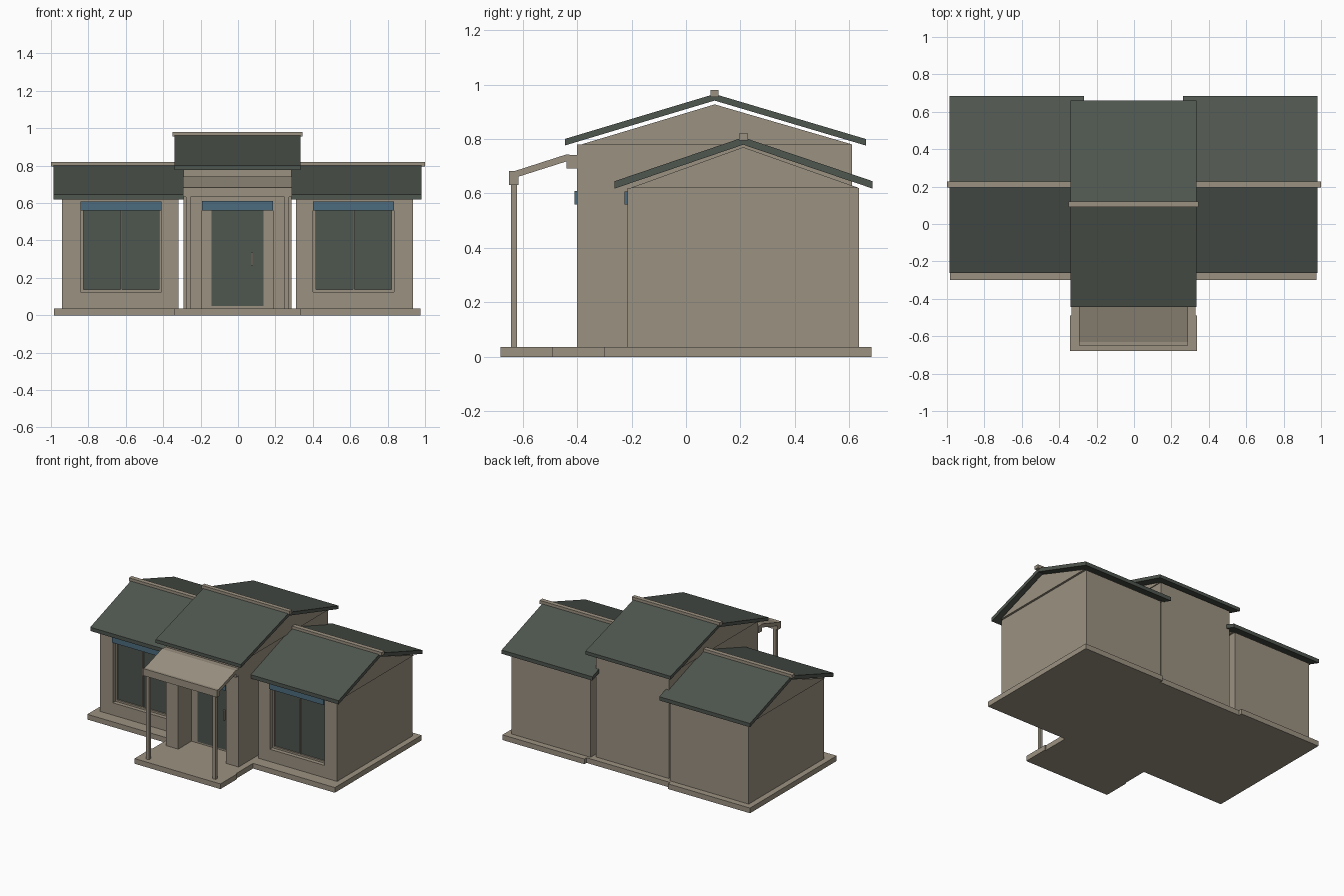
import bpy, bmesh
from mathutils import Vector

if "Cube" in bpy.data.objects:
    bpy.data.objects.remove(bpy.data.objects["Cube"])


def material(name, rgb):
    m = bpy.data.materials.new(name)
    m.diffuse_color = (*rgb, 1)
    m.use_nodes = True
    m.node_tree.nodes["Principled BSDF"].inputs["Base Color"].default_value = m.diffuse_color
    return m


STONE = material("beige stone", (0.33, 0.285, 0.22))
DARK = material("dark slate", (0.078, 0.092, 0.078))
BLUE = material("blue awning", (0.075, 0.15, 0.215))
DX = -0.003  # the house sits a hair left of centre


def prism(name, pts, axis, lo, hi, mat):
    """Extrude a profile: axis 'x' takes (y, z) points, axis 'z' takes (x, y)."""
    bm = bmesh.new()
    if axis == 'x':
        vs = [bm.verts.new((lo, a, b)) for a, b in pts]
        move = Vector((hi - lo, 0, 0))
    else:
        vs = [bm.verts.new((a, b, lo)) for a, b in pts]
        move = Vector((0, 0, hi - lo))
    face = bm.faces.new(vs)
    ext = bmesh.ops.extrude_face_region(bm, geom=[face])
    bmesh.ops.translate(bm, vec=move, verts=[v for v in ext["geom"] if isinstance(v, bmesh.types.BMVert)])
    bmesh.ops.recalc_face_normals(bm, faces=bm.faces)
    me = bpy.data.meshes.new(name)
    bm.to_mesh(me)
    bm.free()
    me.materials.append(mat)
    ob = bpy.data.objects.new(name, me)
    bpy.context.collection.objects.link(ob)
    return ob


def box(name, x, y, z, mat=STONE):
    x = sorted(x)
    return prism(name, [(x[0], y[0]), (x[1], y[0]), (x[1], y[1]), (x[0], y[1])], 'z', z[0], z[1], mat)


def cut(ob, x, y, z):
    """Carve a box-shaped recess."""
    c = box("cutter", x, y, z)
    c.hide_render = True
    mod = ob.modifiers.new("recess", 'BOOLEAN')
    mod.operation = 'DIFFERENCE'
    mod.solver = 'EXACT'
    mod.object = c
    bpy.context.view_layer.objects.active = ob
    bpy.ops.object.modifier_apply(modifier=mod.name)
    bpy.data.objects.remove(c)


def roof(name, x, front, ridge, back, eave, top, t):
    """Bent slab with a gable ridge; eave and top are upper surface heights."""
    pts = [(front, eave), (ridge, top), (back, eave), (back, eave - t), (ridge, top - t), (front, eave - t)]
    x = sorted(x)
    return prism(name, pts, 'x', x[0], x[1], DARK)


# Plinth: one stepped outline for wings, centre and porch
half = [(0.34, -0.68), (0.34, -0.49), (0.332, -0.49), (0.332, -0.30), (0.98, -0.30),
        (0.98, 0.68), (0.332, 0.68), (0.332, 0.655)]
outline = [(x + DX, y) for x, y in half] + [(DX - x, y) for x, y in reversed(half)]
prism("plinth", outline, 'z', 0, 0.037, STONE)

# Centre block with the entry recess
centre = box("centre_walls", (DX - 0.288, DX + 0.288), (-0.40, 0.61), (0.037, 0.78))
cut(centre, (DX - 0.19, DX + 0.19), (-0.5, -0.25), (0.037, 0.61))
prism("centre_gable", [(-0.385, 0.78), (0.61, 0.78), (0.105, 0.927)], 'x', DX - 0.295, DX + 0.295, STONE)
roof("centre_roof", (DX - 0.337, DX + 0.337), -0.445, 0.105, 0.66, 0.80, 0.965, 0.024)
box("centre_ridge", (DX - 0.348, DX + 0.348), (0.09, 0.12), (0.955, 0.98))

# Door, handle and awning
box("door", (DX - 0.138, DX + 0.138), (-0.257, -0.24), (0.05, 0.58), DARK)
box("door_handle", (0.07, 0.08), (-0.272, -0.256), (0.265, 0.335))
box("door_awning", (DX - 0.19, DX + 0.19), (-0.41, -0.395), (0.56, 0.61), BLUE)

# Porch: posts, front and rear beams, sloping slab
for s in (-1, 1):
    box("porch_post", (DX + s * 0.252, DX + s * 0.275), (-0.642, -0.62), (0.037, 0.64))
box("porch_front_beam", (DX - 0.292, DX + 0.292), (-0.65, -0.614), (0.632, 0.682))
box("porch_rear_beam", (DX - 0.292, DX + 0.292), (-0.438, -0.40), (0.692, 0.742))
prism("porch_roof", [(-0.63, 0.682), (-0.44, 0.743), (-0.425, 0.742), (-0.425, 0.722), (-0.63, 0.657)],
      'x', DX - 0.292, DX + 0.292, STONE)

# Two wings
for s in (-1, 1):
    def X(a, b):
        return sorted((DX + s * a, DX + s * b))

    walls = box("wing_walls", X(0.314, 0.938), (-0.215, 0.635), (0.037, 0.62))
    cut(walls, X(0.405, 0.838), (-0.3, -0.165), (0.125, 0.608))
    gx = X(0.30, 0.953)
    prism("wing_gable", [(-0.205, 0.62), (0.635, 0.62), (0.21, 0.77)], 'x', gx[0], gx[1], STONE)
    roof("wing_roof", X(0.265, 0.983), -0.262, 0.21, 0.685, 0.645, 0.806, 0.027)
    box("wing_ridge", X(0.265, 1.0 + DX * -s), (0.195, 0.227), (0.795, 0.82))

    # Window: pane, frame bars, mullion and awning
    box("window_pane", X(0.407, 0.836), (-0.176, -0.166), (0.127, 0.606), DARK)
    for a, b in ((0.405, 0.42), (0.618, 0.626), (0.823, 0.838)):
        box("window_bar", X(a, b), (-0.186, -0.165), (0.125, 0.606))
    box("window_sill", X(0.42, 0.823), (-0.186, -0.165), (0.125, 0.138))
    box("window_awning", X(0.405, 0.838), (-0.225, -0.212), (0.56, 0.608), BLUE)
